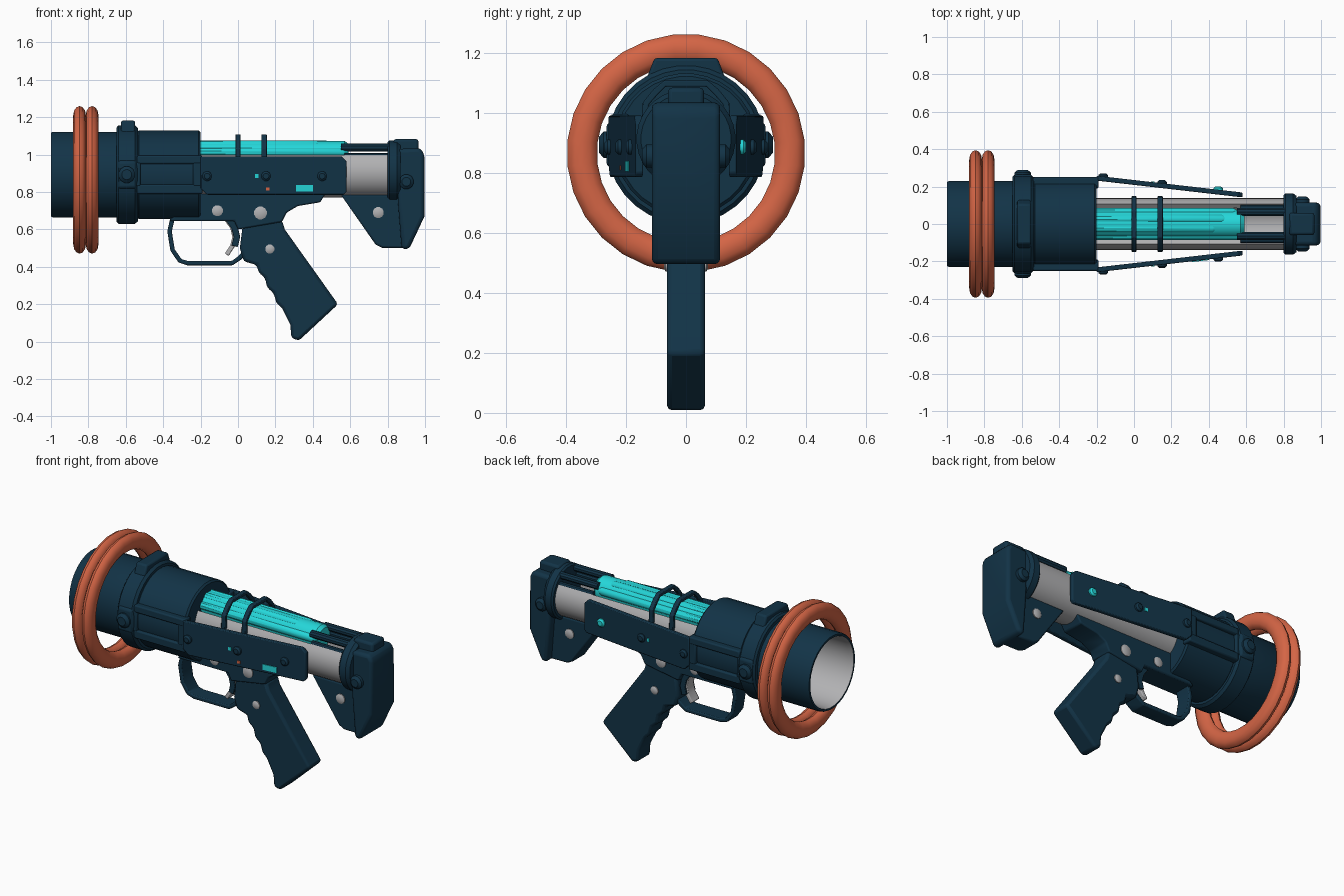
import bpy, bmesh, math
from mathutils import Vector

if "Cube" in bpy.data.objects:
    bpy.data.objects.remove(bpy.data.objects["Cube"])


def material(name, rgb):
    m = bpy.data.materials.new(name)
    m.diffuse_color = (*rgb, 1)
    m.use_nodes = True
    m.node_tree.nodes["Principled BSDF"].inputs["Base Color"].default_value = m.diffuse_color
    return m


NAVY = material("navy", (0.006, 0.033, 0.062))
GREY = material("light grey", (0.44, 0.44, 0.45))
TEAL = material("bright teal", (0.018, 0.68, 0.70))
ORANGE = material("orange", (0.66, 0.13, 0.06))


def finish(bm, name, mats, bevel=0, segs=2, angle=35):
    bmesh.ops.recalc_face_normals(bm, faces=bm.faces)
    me = bpy.data.meshes.new(name)
    bm.to_mesh(me)
    bm.free()
    ob = bpy.data.objects.new(name, me)
    bpy.context.collection.objects.link(ob)
    for m in mats:
        me.materials.append(m)
    if bevel:
        b = ob.modifiers.new("bevel", 'BEVEL')
        b.width, b.segments, b.limit_method = bevel, segs, 'ANGLE'
    bpy.ops.object.select_all(action='DESELECT')
    ob.select_set(True)
    bpy.context.view_layer.objects.active = ob
    bpy.ops.object.shade_smooth_by_angle(angle=math.radians(angle))
    return ob


def prism(name, pts, axis, a, b, mat, bevel=0, warp=None, segs=2):
    """Extrude a 2D outline from a to b along an axis."""
    place = {'x': lambda p, t: (t, p[0], p[1]), 'y': lambda p, t: (p[0], t, p[1]),
             'z': lambda p, t: (p[0], p[1], t)}[axis]
    bm = bmesh.new()
    lo = [bm.verts.new(place(p, a)) for p in pts]
    hi = [bm.verts.new(place(p, b)) for p in pts]
    bm.faces.new(lo)
    bm.faces.new(hi[::-1])
    for i in range(len(pts)):
        j = (i + 1) % len(pts)
        bm.faces.new((lo[i], lo[j], hi[j], hi[i]))
    if warp:
        for v in bm.verts:
            v.co.y += warp(v.co.x)
    return finish(bm, name, [mat], bevel, segs)


def box(name, x, y, z, mat, bevel=0.008, warp=None):
    return prism(name, [(x[0], z[0]), (x[1], z[0]), (x[1], z[1]), (x[0], z[1])],
                 'y', y[0], y[1], mat, bevel, warp)


def strip(path, t):
    """Outline of a flat band of thickness t following a path."""
    left, right = [], []
    for i, p in enumerate(path):
        d = Vector(path[min(i + 1, len(path) - 1)]) - Vector(path[max(i - 1, 0)])
        n = Vector((-d.y, d.x)).normalized() * t / 2
        left.append(tuple(Vector(p) + n))
        right.append(tuple(Vector(p) - n))
    return left + right[::-1]


def lathe(name, prof, z, mats, sides=32, rule=None, axis='x', at=(0, 0), closed=False):
    """Spin an (along, radius) profile about a line parallel to x or y."""
    bm = bmesh.new()
    rings = []
    for a, r in prof:
        ring = []
        for k in range(sides):
            t = 2 * math.pi * (k + .5) / sides
            u, w = r * math.cos(t), r * math.sin(t)
            co = (a, at[0] + u, z + w) if axis == 'x' else (at[0] + u, at[1] + a, z + w)
            ring.append(bm.verts.new(co))
        rings.append(ring)
    n = len(rings)
    for i in range(n if closed else n - 1):
        A, B = rings[i], rings[(i + 1) % n]
        for k in range(sides):
            j = (k + 1) % sides
            f = bm.faces.new((A[k], A[j], B[j], B[k]))
            if rule and rule(i):
                f.material_index = 1
    if not closed:
        f = bm.faces.new(rings[0])
        g = bm.faces.new(rings[-1])
        if rule:
            g.material_index = 1
    return finish(bm, name, mats)


def bolt(name, x, z, r, y, s, mat, h=0.018):
    lathe(name, [(-s * 0.02, r), (s * h * .5, r), (s * h, r * .6)], z, [mat], 12,
          axis='y', at=(x, s * y))


CZ = 0.893
# barrel: outer shell with a grey bore
lathe("barrel", [(-0.2, 0.13), (-0.2, 0.228), (-0.21, 0.238), (-0.53, 0.238), (-0.54, 0.23),
                 (-0.99, 0.23), (-1.0, 0.225), (-1.0, 0.213), (-0.97, 0.208), (-0.25, 0.2)],
      CZ, [NAVY, GREY], rule=lambda i: i >= 7)

# collar with lugs
lathe("collar", [(-0.65, 0.22), (-0.65, 0.252), (-0.64, 0.264), (-0.55, 0.264), (-0.535, 0.25),
                 (-0.535, 0.22)], CZ, [NAVY])
prism("collar_top_lug", [(-0.14, 1.09), (0.14, 1.09), (0.105, 1.182), (-0.105, 1.182)],
      'x', -0.625, -0.55, NAVY, 0.01)

# orange hoops around the muzzle
for n, x in enumerate((-0.847, -0.78)):
    prof = [(x + 0.034 * math.cos(t), 0.347 + 0.05 * math.sin(t))
            for t in [2 * math.pi * k / 12 for k in range(12)]]
    lathe("muzzle_hoop_%d" % (n + 1), prof, 0.865, [ORANGE], 28, closed=True)

# grey trough
arc = [math.radians(140 + 260 * k / 24) for k in range(25)]
trough = [(0.138 * math.cos(a), 0.908 + 0.138 * math.sin(a)) for a in arc]
trough += [(0.112 * math.cos(a), 0.908 + 0.112 * math.sin(a)) for a in arc[::-1]]
prism("tube_trough", trough, 'x', -0.22, 0.84, GREY)

# teal core made of a main cylinder and strands
lathe("energy_core", [(-0.21, 0.076), (0.57, 0.076), (0.59, 0.06)], 0.998, [TEAL], 20)
for n, (y, z, end) in enumerate(((-0.06, 1.012, 0.59), (0.06, 1.012, 0.56), (-0.022, 1.05, 0.45),
                                 (0.025, 1.05, 0.5))):
    lathe("core_strand_%d" % n, [(-0.21, 0.026), (end - 0.03, 0.026), (end, 0.01)], z, [TEAL],
          10, at=(y, 0))
# dark rods behind the core
for s in (-1, 1):
    lathe("rear_rod", [(0.55, 0.022), (0.85, 0.022)], 1.038, [NAVY], 10, at=(s * 0.065, 0))
    lathe("rear_lower_rod", [(0.57, 0.018), (0.85, 0.018)], 0.99, [NAVY], 10, at=(s * 0.085, 0))

# hoops over the core
for n, x in enumerate((0.0, 0.14)):
    path = [(-0.138, 0.93), (-0.134, 1.03), (-0.10, 1.07), (-0.07, 1.097), (0.07, 1.097),
            (0.10, 1.07), (0.134, 1.03), (0.138, 0.93)]
    prism("core_hoop_%d" % (n + 1), strip(path, 0.022), 'x', x - 0.014, x + 0.014, NAVY, 0.004)

for s, side in ((-1, "front"), (1, "back")):
    off = lambda x, s=s: s * (0.245 - 0.115 * (x + 0.2))
    # slanting side plate
    prism(side + "_side_plate", [(-0.2, 0.82), (-0.165, 0.785), (0.565, 0.785), (0.58, 0.80),
                                 (0.58, 0.965), (0.555, 0.99), (-0.2, 0.99)],
          'y', -0.013, 0.013, NAVY, 0.005, off)
    # bolts on the plate
    for n, x in enumerate((-0.165, 0.15, 0.45)):
        bolt(side + "_plate_bolt_%d" % n, x, 0.885, 0.026, abs(off(x)) + 0.012, s,
             TEAL if (n == 2 and s > 0) else NAVY)
    # small coloured marks on the plate
    for nm, x0, x1, z0, z1, m in (("teal_window", 0.31, 0.40, 0.803, 0.838, TEAL),
                                  ("teal_mark", 0.092, 0.11, 0.876, 0.896, TEAL),
                                  ("orange_mark", 0.15, 0.168, 0.808, 0.824, ORANGE)):
        if s < 0 or nm == "teal_mark":
            c = s * 0.014
            box(side + "_" + nm, (x0, x1), (c - 0.003, c + 0.003), (z0, z1), m, 0, off)
    # rails framing the recess on the barrel side
    for nm, z in (("lower", (0.79, 0.84)), ("upper", (0.95, 0.995))):
        box(side + "_" + nm + "_rail", (-0.54, -0.19), sorted((s * 0.19, s * 0.25)), z, NAVY)
    for x in ((-0.55, -0.52), (-0.24, -0.19)):
        box(side + "_rail_end", x, sorted((s * 0.2, s * 0.25)), (0.83, 0.96), NAVY)
    # collar side lug
    prism(side + "_collar_lug", [(s * 0.22, 0.80), (s * 0.265, 0.825), (s * 0.265, 0.96),
                                 (s * 0.22, 0.99)], 'x', -0.64, -0.545, NAVY, 0.01)
    bolt(side + "_collar_knob", -0.595, 0.893, 0.045, 0.26, s, NAVY, 0.03)
    # grey bolts on the receiver, grip and stock
    for n, (x, z, r, y) in enumerate(((-0.11, 0.70, 0.03, 0.07), (0.12, 0.688, 0.035, 0.07),
                                      (0.17, 0.495, 0.025, 0.062), (0.75, 0.69, 0.03, 0.065))):
        bolt(side + "_grey_bolt_%d" % n, x, z, r, y, s, GREY, 0.012)
    bolt(side + "_butt_knob", 0.9, 0.855, 0.04, 0.118, s, NAVY, 0.028)

# receiver and grip
prism("receiver", [(-0.37, 0.645), (-0.33, 0.68), (-0.2, 0.795), (0.47, 0.795), (0.44, 0.745),
                   (0.32, 0.725), (0.26, 0.69), (0.235, 0.64), (0.0, 0.6), (-0.02, 0.645)],
      'y', -0.072, 0.072, NAVY, 0.008)
prism("grip", [(0.235, 0.65), (0.25, 0.6), (0.535, 0.2), (0.325, 0.005), (0.285, 0.02),
               (0.28, 0.09), (0.235, 0.18), (0.205, 0.21), (0.19, 0.26), (0.155, 0.29),
               (0.145, 0.34), (0.11, 0.37), (0.10, 0.41), (0.03, 0.43), (0.01, 0.5),
               (0.03, 0.66)], 'y', -0.063, 0.063, NAVY, 0.016)

# trigger guard and trigger
guard = [(-0.35, 0.66), (-0.366, 0.59), (-0.35, 0.49), (-0.31, 0.432), (-0.27, 0.42),
         (-0.03, 0.42), (0.005, 0.445), (0.04, 0.48)]
prism("trigger_guard", strip(guard, 0.024), 'y', -0.05, 0.05, NAVY, 0.006)
trig = [(-0.065, 0.66), (-0.03, 0.61), (-0.018, 0.56), (-0.03, 0.51), (-0.06, 0.465)]
prism("trigger", strip(trig, 0.024), 'y', -0.035, 0.035, GREY, 0.005)
for s in (-1, 1):
    prism("trigger_cheek", strip([(x + 0.012, z) for x, z in trig[:4]], 0.035), 'y',
          s * 0.032, s * 0.045, NAVY, 0.003)

# rear collar, stock and butt
lathe("rear_collar", [(0.80, 0.13), (0.80, 0.155), (0.81, 0.165), (0.85, 0.165), (0.87, 0.15),
                      (0.87, 0.1)], 0.912, [NAVY])
prism("stock_wing", [(0.55, 0.785), (0.735, 0.52), (0.77, 0.502), (0.9, 0.5), (0.9, 0.785)],
      'y', -0.065, 0.065, NAVY, 0.01)
prism("butt_plate", [(0.85, 1.03), (0.975, 1.035), (0.997, 1.0), (0.997, 0.67), (0.915, 0.495),
                     (0.875, 0.495), (0.855, 0.75)], 'y', -0.114, 0.114, NAVY, 0.03, segs=3)
box("butt_top_block", (0.83, 0.965), (-0.06, 0.06), (0.98, 1.083), NAVY, 0.014)
